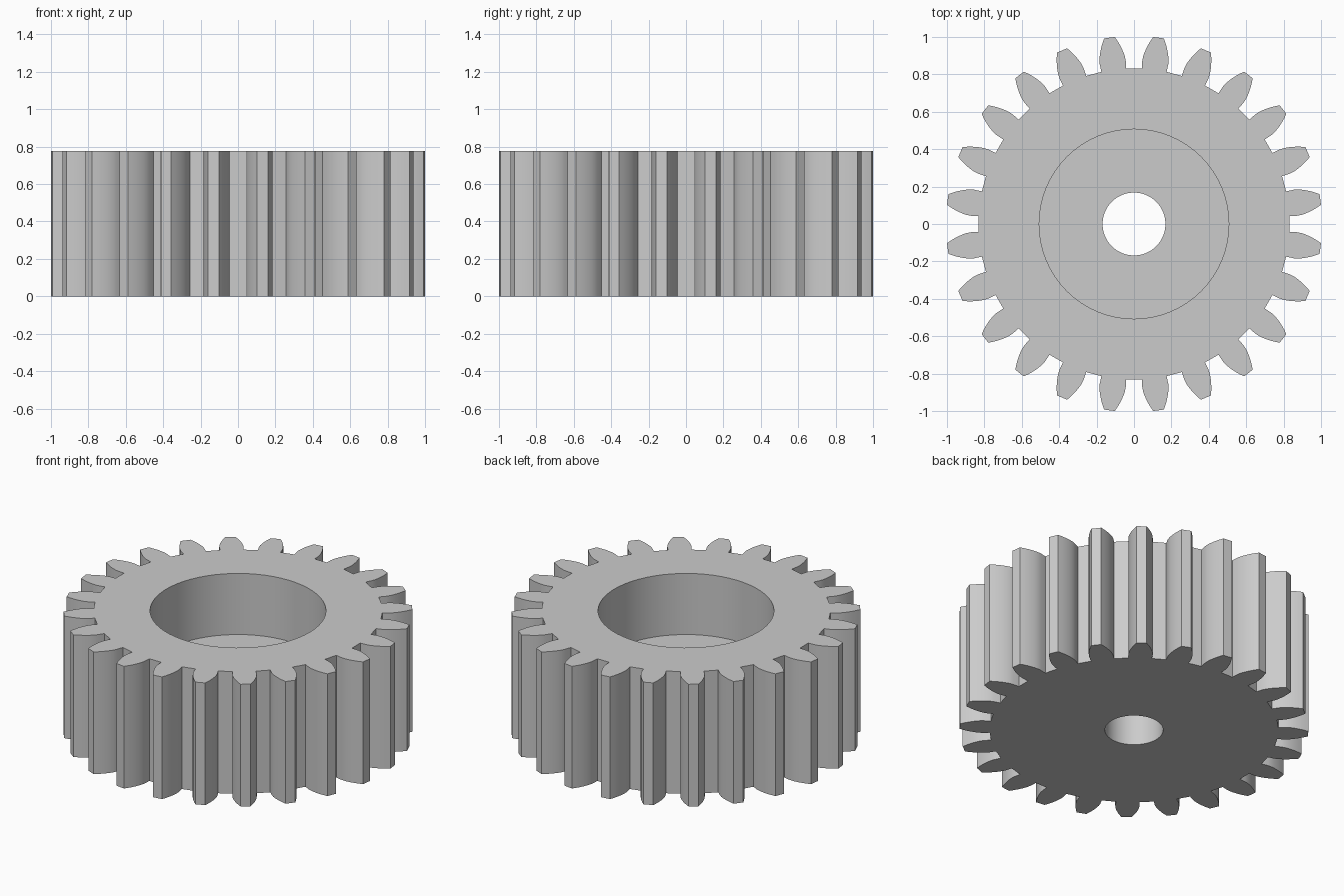
import bpy, bmesh, math

default_cube = bpy.data.objects.get("Cube")
if default_cube:
    bpy.data.objects.remove(default_cube, do_unlink=True)

TEETH = 24
HEIGHT = 0.777
TIP, ROOT = 1.005, 0.832
PITCH = 0.93
PRESSURE = math.radians(20)
BASE = PITCH * math.cos(PRESSURE)
FLANK_STEPS = 6

grey = bpy.data.materials.new("grey_metal")
grey.use_nodes = True
colour = (0.6, 0.6, 0.6, 1)
grey.diffuse_color = colour
grey.node_tree.nodes["Principled BSDF"].inputs["Base Color"].default_value = colour


def involute(angle):
    return math.tan(angle) - angle


def half_angle(r):
    """Half the angular width of a tooth at radius r."""
    middle = math.pi / (2 * TEETH) + involute(PRESSURE)
    return middle - involute(math.acos(min(1, BASE / r)))


def polar(r, a):
    return (r * math.cos(a), r * math.sin(a), 0)


def gear_outline():
    radii = [ROOT] + [BASE + (TIP - BASE) * i / FLANK_STEPS for i in range(FLANK_STEPS + 1)]
    points = []
    for tooth in range(TEETH):
        axis = (tooth + 0.5) * 2 * math.pi / TEETH
        points += [polar(r, axis - half_angle(r)) for r in radii]
        points += [polar(r, axis + half_angle(r)) for r in reversed(radii)]
    return points


def extrude_outline(name, points, height):
    bm = bmesh.new()
    face = bm.faces.new([bm.verts.new(p) for p in points])
    walls = bmesh.ops.extrude_face_region(bm, geom=[face])
    top = [v for v in walls["geom"] if isinstance(v, bmesh.types.BMVert)]
    bmesh.ops.translate(bm, verts=top, vec=(0, 0, height))
    bmesh.ops.recalc_face_normals(bm, faces=bm.faces)
    mesh = bpy.data.meshes.new(name)
    bm.to_mesh(mesh)
    bm.free()
    obj = bpy.data.objects.new(name, mesh)
    bpy.context.collection.objects.link(obj)
    return obj


def cut_round_hole(target, name, radius, floor):
    bpy.ops.mesh.primitive_cylinder_add(
        vertices=64, radius=radius, depth=1, location=(0, 0, floor + 0.5))
    cutter = bpy.context.object
    cutter.name = name
    cutter.hide_render = True
    mod = target.modifiers.new(name, "BOOLEAN")
    mod.operation = "DIFFERENCE"
    mod.solver = "EXACT"
    mod.object = cutter
    bpy.ops.object.select_all(action="DESELECT")
    bpy.context.view_layer.objects.active = target
    target.select_set(True)
    bpy.ops.object.modifier_apply(modifier=name)
    bpy.data.objects.remove(cutter, do_unlink=True)


# Toothed body
gear = extrude_outline("spur_gear", gear_outline(), HEIGHT)
gear.data.materials.append(grey)

# Wide recess from the top and shaft hole right through
cut_round_hole(gear, "recess_cutter", 0.507, HEIGHT / 2)
cut_round_hole(gear, "shaft_hole_cutter", 0.168, -0.1)

gear.data.materials.clear()
gear.data.materials.append(grey)
for poly in gear.data.polygons:
    poly.material_index = 0

# Smooth flanks and bores with crisp edges
bpy.ops.object.shade_smooth_by_angle(angle=math.radians(30))
